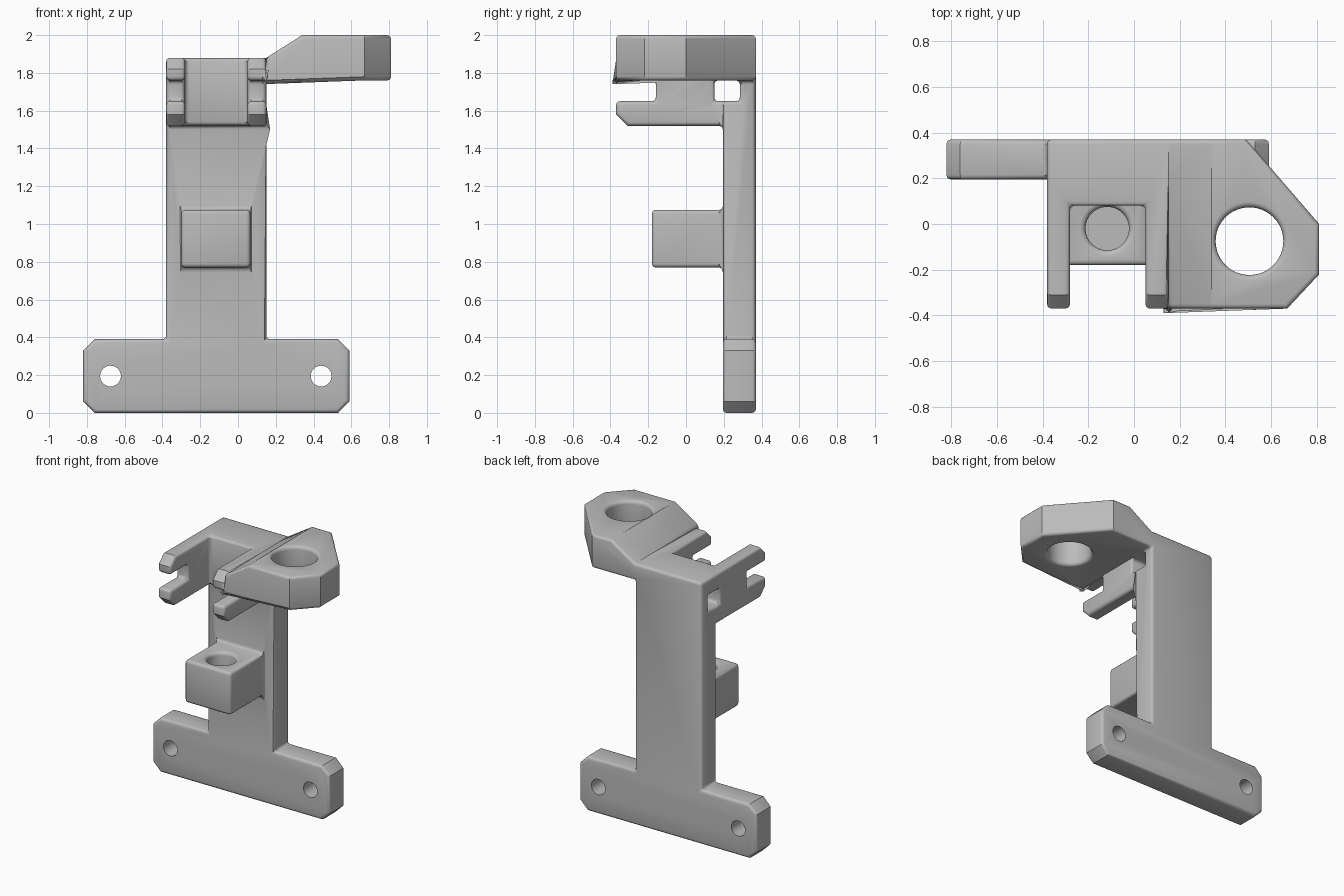
import bpy, bmesh, math
from mathutils import Vector

cube = bpy.data.objects.get("Cube")
if cube:
    bpy.data.objects.remove(cube, do_unlink=True)

grey = bpy.data.materials.new("plain grey")
grey.use_nodes = True
GREY = (0.5, 0.5, 0.5, 1)
grey.diffuse_color = GREY
grey.node_tree.nodes["Principled BSDF"].inputs["Base Color"].default_value = GREY


def finish(bm, name):
    bmesh.ops.recalc_face_normals(bm, faces=bm.faces)
    me = bpy.data.meshes.new(name)
    bm.to_mesh(me)
    bm.free()
    me.materials.append(grey)
    ob = bpy.data.objects.new(name, me)
    bpy.context.collection.objects.link(ob)
    return ob


def prism(name, outline, axis, lo, hi):
    """Extrude a 2D outline along x, y or z, from lo to hi."""
    bm = bmesh.new()
    verts = []
    for p in outline:
        co = list(p)
        co.insert(axis, lo)
        verts.append(bm.verts.new(co))
    face = bm.faces.new(verts)
    ext = bmesh.ops.extrude_face_region(bm, geom=[face])
    move = Vector((0, 0, 0))
    move[axis] = hi - lo
    bmesh.ops.translate(bm, vec=move, verts=[v for v in ext["geom"] if isinstance(v, bmesh.types.BMVert)])
    return finish(bm, name)


def rect(a, b, c, d):
    return [(a, c), (b, c), (b, d), (a, d)]


def lathe(name, profile, centre, axis="Z", steps=48):
    """Revolve (radius, height) points into a closed cutter."""
    bm = bmesh.new()
    rings = []
    for r, h in profile:
        ring = []
        for i in range(steps):
            a = math.tau * i / steps
            u, v = r * math.cos(a), r * math.sin(a)
            co = (u, v, h) if axis == "Z" else (u, h, v)
            ring.append(bm.verts.new(Vector(co) + Vector(centre)))
        rings.append(ring)
    for a, b in zip(rings, rings[1:]):
        for i in range(steps):
            j = (i + 1) % steps
            bm.faces.new((a[i], a[j], b[j], b[i]))
    bm.faces.new(rings[0])
    bm.faces.new(rings[-1])
    return finish(bm, name)


def apply(ob, mod):
    bpy.context.view_layer.objects.active = ob
    bpy.ops.object.modifier_apply(modifier=mod.name)


def combine(ob, other, operation):
    mod = ob.modifiers.new("combine", "BOOLEAN")
    mod.operation, mod.object, mod.solver = operation, other, "EXACT"
    apply(ob, mod)
    bpy.data.objects.remove(other, do_unlink=True)


BACK, FRONT, PLATE = 0.37, -0.37, 0.195
LEFT, RIGHT = -0.38, 0.15          # column sides
LOW, TOP = 1.52, 1.88              # bracket heights
C = 0.06                           # corner chamfer

# T-shaped back plate: chamfered foot and column
bracket = prism("bracket", [
    (-0.82 + C, 0), (0.59 - C, 0), (0.59, C), (0.59, 0.39 - C), (0.59 - C, 0.39),
    (RIGHT, 0.39), (RIGHT, TOP), (LEFT, TOP), (LEFT, 0.39), (-0.82 + C, 0.39),
    (-0.82, 0.39 - C), (-0.82, C)], 1, PLATE, BACK)

# Forked head: side profile with two prongs, then the gap between the arms
head = prism("head", [
    (BACK, LOW), (BACK, TOP), (FRONT + C, TOP), (FRONT, TOP - C), (FRONT, 1.76),
    (-0.16, 1.76), (-0.16, 1.65), (FRONT, 1.65), (FRONT, LOW + C), (FRONT + C, LOW)],
    0, LEFT, RIGHT)
combine(head, prism("gap", rect(-0.28, 0.05, -0.6, 0.08), 2, 1.4, 2.1), "DIFFERENCE")
combine(bracket, head, "UNION")
combine(bracket, prism("window", rect(0.15, 0.285, 1.65, 1.76), 0, -0.6, 0.4), "DIFFERENCE")

# Ring arm: plan outline limited by a sloping side profile
arm = prism("ring_arm", [
    (0.1, FRONT), (0.67, FRONT), (0.81, -0.22), (0.81, 0), (0.49, BACK), (0.1, BACK)],
    2, 1.7, 2.1)
combine(arm, prism("slope", [
    (RIGHT, 1.76), (0.9, 1.76), (0.9, 2), (0.34, 2), (RIGHT, TOP)], 1, -0.6, 0.6), "INTERSECT")
combine(bracket, arm, "UNION")

# Socket block on the column front
combine(bracket, prism("socket", rect(-0.3, 0.065, -0.18, 0.25), 2, 0.77, 1.075), "UNION")

# Clean flat faces, then round the square edges and inner corners
bm = bmesh.new()
bm.from_mesh(bracket.data)
bmesh.ops.remove_doubles(bm, verts=bm.verts, dist=0.0005)
bmesh.ops.dissolve_limit(bm, angle_limit=math.radians(1), verts=bm.verts, edges=bm.edges)
bm.to_mesh(bracket.data)
bm.free()
bevel = bracket.modifiers.new("round", "BEVEL")
bevel.width, bevel.segments = 0.02, 3
bevel.limit_method, bevel.angle_limit = "ANGLE", math.radians(55)
apply(bracket, bevel)

# Ring hole and blind socket hole, with rounded rims; plain screw holes
def rim(r, z, sign):
    return [(r + 0.025 * (1 - math.sin(t)), z - sign * 0.025 * (1 - math.cos(t)))
            for t in (math.pi / 2 * k / 4 for k in range(5))]

ring_profile = [(0.173, 1.7)] + rim(0.148, 1.76, -1) + rim(0.148, 2, 1)[::-1] + [(0.173, 2.1)]
combine(bracket, lathe("ring_hole", ring_profile, (0.505, -0.075, 0)), "DIFFERENCE")
socket_profile = [(0.095, 0.85)] + rim(0.095, 1.075, 1)[::-1] + [(0.12, 1.15)]
combine(bracket, lathe("socket_hole", socket_profile, (-0.117, -0.02, 0)), "DIFFERENCE")
for x in (-0.675, 0.44):
    combine(bracket, lathe("screw_hole", [(0.055, 0), (0.055, 0.6)], (x, 0, 0.195), "Y", 32), "DIFFERENCE")

bpy.ops.object.select_all(action="DESELECT")
bracket.select_set(True)
bpy.context.view_layer.objects.active = bracket
bpy.ops.object.shade_smooth_by_angle(angle=math.radians(31))
